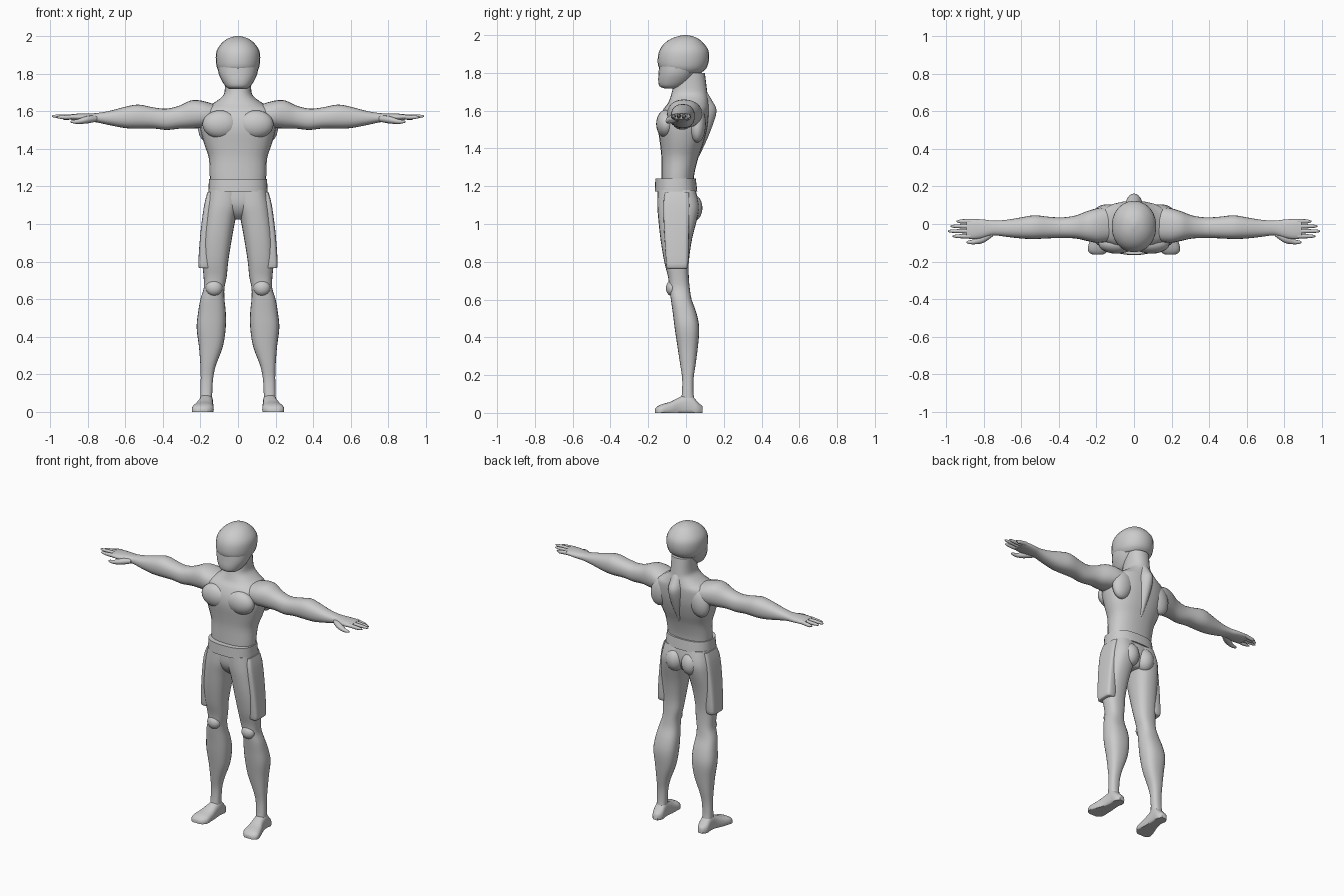
import bpy, bmesh
from math import sin, cos, pi, radians, copysign
from mathutils import Matrix


def finish(name, bm, mirror, angle):
    for v in bm.verts:
        v.co.z = max(v.co.z, 0.0)
    bmesh.ops.recalc_face_normals(bm, faces=bm.faces)
    me = bpy.data.meshes.new(name)
    bm.to_mesh(me)
    bm.free()
    ob = bpy.data.objects.new(name, me)
    bpy.context.collection.objects.link(ob)
    bpy.ops.object.select_all(action='DESELECT')
    ob.select_set(True)
    bpy.context.view_layer.objects.active = ob
    bpy.ops.object.shade_smooth_by_angle(angle=radians(angle))
    if mirror:
        ob.modifiers.new("mirror", 'MIRROR').use_mirror_merge = False
    return ob


def smooth_rings(rings, steps):
    out = []
    for i in range(len(rings) - 1):
        p = [rings[max(0, min(len(rings) - 1, i + k))] for k in (-1, 0, 1, 2)]
        for s in range(steps):
            t = s / steps
            out.append([0.5 * (2 * b + (c - a) * t + (2*a - 5*b + 4*c - d) * t*t
                               + (3*b - a - 3*c + d) * t**3) for a, b, c, d in zip(*p)])
    return out + [rings[-1]]


# Ring: position on the axis, then min/max on the two other axes (in x, y, z order)
def loft(name, axis, rings, power=2.3, mirror=True, steps=3, sides=24, angle=50):
    bm = bmesh.new()
    loops = []
    others = [k for k in range(3) if k != axis]
    for t, a0, a1, b0, b1 in smooth_rings(rings, steps):
        loop = []
        for k in range(sides):
            w = 2 * pi * k / sides
            u, v = [copysign(abs(f) ** (2 / power), f) for f in (cos(w), sin(w))]
            co = [t, t, t]
            co[others[0]] = (a0 + a1) / 2 + u * (a1 - a0) / 2
            co[others[1]] = (b0 + b1) / 2 + v * (b1 - b0) / 2
            loop.append(bm.verts.new(co))
        loops.append(loop)
    for A, B in zip(loops, loops[1:]):
        for k in range(sides):
            j = (k + 1) % sides
            bm.faces.new((A[k], A[j], B[j], B[k]))
    bm.faces.new(loops[0])
    bm.faces.new(loops[-1])
    return finish(name, bm, mirror, angle)


def muscle(name, centre, radii, mirror=True, tilt=0):
    bm = bmesh.new()
    mat = Matrix.Translation(centre) @ Matrix.Rotation(radians(tilt), 4, 'Y') @ Matrix.Diagonal((*radii, 1))
    bmesh.ops.create_uvsphere(bm, u_segments=20, v_segments=12, radius=1, matrix=mat)
    return finish(name, bm, mirror, 60)


def central(rows):
    return [(z, -w, w, y0, y1) for z, w, y0, y1 in rows]


# Torso and neck
loft("torso", 2, central([
    (1.15, .14, -.13, .04), (1.25, .15, -.13, .042), (1.35, .155, -.13, .065),
    (1.42, .178, -.137, .09), (1.50, .20, -.147, .112), (1.56, .205, -.14, .12),
    (1.61, .19, -.118, .122), (1.64, .135, -.095, .12), (1.68, .082, -.08, .115),
    (1.72, .07, -.07, .11), (1.80, .07, -.06, .10)]), mirror=False)
loft("spine_ridge", 2, central([
    (1.36, .015, 0, .07), (1.44, .03, 0, .108), (1.52, .045, 0, .14),
    (1.60, .05, 0, .162), (1.65, .045, 0, .14), (1.70, .04, 0, .11)]), 2, False)
muscle("chest_muscle", (.092, -.105, 1.53), (.097, .053, .075))
muscle("shoulder_blade", (.14, .06, 1.53), (.07, .045, .10), tilt=-15)

# Head: face and rounded skull cap
loft("face", 2, central([
    (1.718, .045, -.115, -.05), (1.73, .064, -.14, -.01), (1.76, .085, -.147, .03),
    (1.80, .103, -.145, .06), (1.85, .11, -.142, .10)]), 2.2, False)
loft("skull_cap", 2, central([
    (1.80, .09, -.10, .08), (1.825, .11, -.142, .108), (1.87, .118, -.15, .122),
    (1.92, .114, -.14, .118), (1.96, .088, -.11, .09), (1.987, .052, -.065, .055),
    (2.0, .008, -.015, .008)]), 2.1, False, angle=60)

# Belt and hips
loft("belt", 2, central([(1.172, .158, -.165, .06), (1.24, .154, -.162, .052)]),
     2.5, False, steps=1, sides=32, angle=40)
loft("hips", 2, central([
    (1.025, .03, -.09, .03), (1.06, .09, -.125, .05), (1.11, .15, -.145, .06),
    (1.18, .152, -.145, .05)]), 2.4, False)
muscle("buttock", (.058, .03, 1.085), (.06, .057, .075))

# Legs with shorts panels and kneecaps
loft("leg", 2, [
    (.05, .137, .20, -.03, .05), (.10, .137, .20, -.022, .04), (.18, .132, .198, -.02, .04),
    (.25, .117, .20, -.03, .05), (.35, .08, .208, -.045, .063), (.45, .065, .22, -.06, .07),
    (.53, .065, .212, -.07, .055), (.60, .072, .20, -.08, .03), (.66, .072, .182, -.088, .02),
    (.72, .06, .183, -.095, .015), (.80, .052, .19, -.115, .015), (.92, .033, .19, -.135, .032),
    (1.03, .012, .18, -.147, .06), (1.10, -.01, .172, -.152, .07), (1.18, -.01, .155, -.15, .05)], 2.5)
loft("shorts_panel", 2, [
    (.765, .15, .205, -.10, .005), (.79, .145, .211, -.105, .012), (.95, .14, .20, -.115, .015),
    (1.10, .13, .18, -.12, .018), (1.17, .11, .162, -.11, .015)], 4.5, angle=40)
muscle("kneecap", (.127, -.073, .66), (.045, .033, .042))

# Feet
loft("foot", 1, [
    (.087, .15, .185, -.015, .035), (.06, .132, .203, -.02, .06), (.02, .132, .205, -.02, .10),
    (-.03, .132, .212, -.02, .085), (-.08, .13, .232, -.02, .06), (-.125, .13, .245, -.02, .047),
    (-.15, .145, .24, -.02, .035), (-.163, .165, .22, -.012, .022)], 2.6)

# Arms running into the palms
loft("arm", 0, [
    (.12, -.09, .09, 1.51, 1.635), (.19, -.10, .085, 1.51, 1.655), (.25, -.09, .068, 1.507, 1.657),
    (.31, -.077, .045, 1.507, 1.63), (.38, -.075, .035, 1.50, 1.613), (.45, -.076, .038, 1.508, 1.62),
    (.53, -.08, .046, 1.507, 1.635), (.60, -.077, .035, 1.51, 1.623), (.68, -.068, .022, 1.525, 1.602),
    (.75, -.06, .018, 1.54, 1.59), (.80, -.073, .024, 1.545, 1.588), (.85, -.08, .026, 1.55, 1.587),
    (.89, -.077, .025, 1.555, 1.583)])

# Fingers and thumb
for n, (y, tip, z) in enumerate([(.014, .945, 1.564), (-.012, .975, 1.57), (-.038, .99, 1.573), (-.065, .965, 1.568)]):
    loft("finger_%d" % (n + 1), 0, [
        (.87, y - .012, y + .012, 1.557, 1.583), (.92, y - .011, y + .011, z - .012, z + .011),
        (tip - .015, y - .008, y + .008, z - .008, z + .008), (tip, y - .003, y + .003, z - .003, z + .003)],
        2, sides=10)
loft("thumb", 0, [
    (.75, -.065, -.03, 1.545, 1.575), (.80, -.10, -.05, 1.535, 1.575), (.85, -.108, -.08, 1.532, 1.558),
    (.88, -.105, -.088, 1.536, 1.552), (.89, -.10, -.093, 1.54, 1.547)], 2, sides=12)
